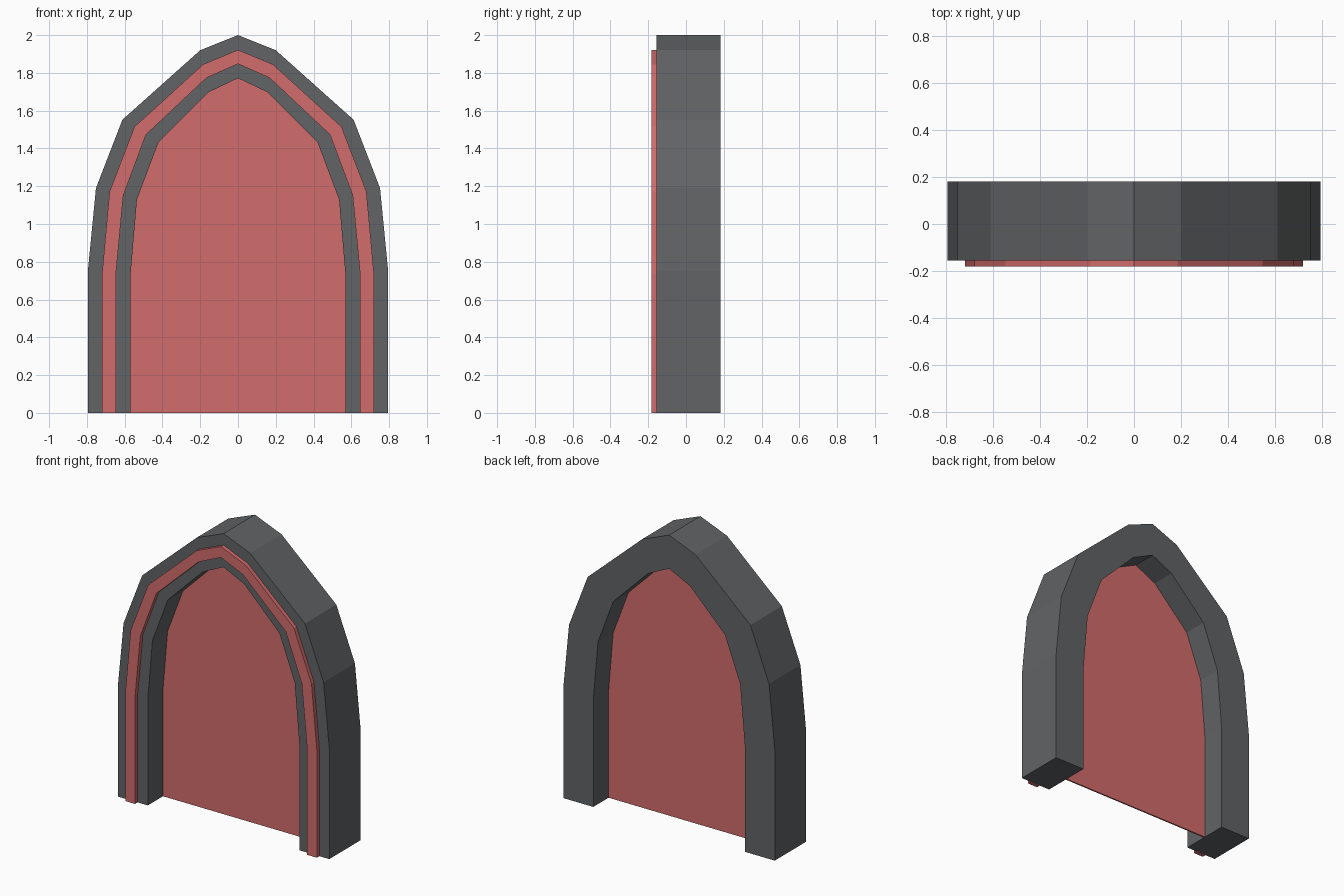
import bpy, bmesh

if "Cube" in bpy.data.objects:
    bpy.data.objects.remove(bpy.data.objects["Cube"])

# Right-hand half profiles (x, z), from the ground to the apex
OUTER = [(0.795, 0), (0.795, 0.75), (0.752, 1.19), (0.612, 1.552), (0.20, 1.92), (0, 2.0)]
TRIM_OUT = [(0.72, 0), (0.72, 0.735), (0.68, 1.172), (0.548, 1.515), (0.185, 1.845), (0, 1.922)]
TRIM_IN = [(0.647, 0), (0.647, 0.727), (0.607, 1.152), (0.487, 1.473), (0.168, 1.773), (0, 1.848)]
INNER = [(0.57, 0), (0.57, 0.72), (0.535, 1.13), (0.42, 1.435), (0.157, 1.697), (0, 1.772)]


def material(name, colour):
    m = bpy.data.materials.new(name)
    m.diffuse_color = colour
    m.use_nodes = True
    m.node_tree.nodes["Principled BSDF"].inputs["Base Color"].default_value = m.diffuse_color
    return m


def full(half):
    """Mirror a half profile into a whole arch."""
    return half + [(-x, z) for x, z in reversed(half[:-1])]


def prism(name, outer, inner, y0, y1, mat):
    """Extrude an arch band (or a filled arch when inner is None) from y0 to y1."""
    bm = bmesh.new()
    a = [bm.verts.new((x, y0, z)) for x, z in full(outer)]
    if inner:
        b = [bm.verts.new((x, y0, z)) for x, z in full(inner)]
        for i in range(len(a) - 1):
            bm.faces.new((a[i], a[i + 1], b[i + 1], b[i]))
    else:
        bm.faces.new(a)
    ext = bmesh.ops.extrude_face_region(bm, geom=bm.faces[:], use_keep_orig=True)
    moved = [g for g in ext["geom"] if isinstance(g, bmesh.types.BMVert)]
    bmesh.ops.translate(bm, verts=moved, vec=(0, y1 - y0, 0))
    bmesh.ops.recalc_face_normals(bm, faces=bm.faces[:])
    me = bpy.data.meshes.new(name)
    bm.to_mesh(me)
    bm.free()
    me.materials.append(mat)
    ob = bpy.data.objects.new(name, me)
    bpy.context.collection.objects.link(ob)
    return ob


stone = material("dark_grey", (0.12, 0.125, 0.13, 1))
red = material("red", (0.65, 0.15, 0.15, 1))
glow = material("clear_red", (0.65, 0.15, 0.15, 0.75))

# Thick arch frame
prism("arch_frame", OUTER, INNER, -0.155, 0.182, stone)
# Raised band on the front of the frame
prism("front_trim", TRIM_OUT, TRIM_IN, -0.182, -0.155, red)
# Thin translucent sheet filling the opening
prism("portal_panel", INNER, None, 0.008, 0.018, glow)
